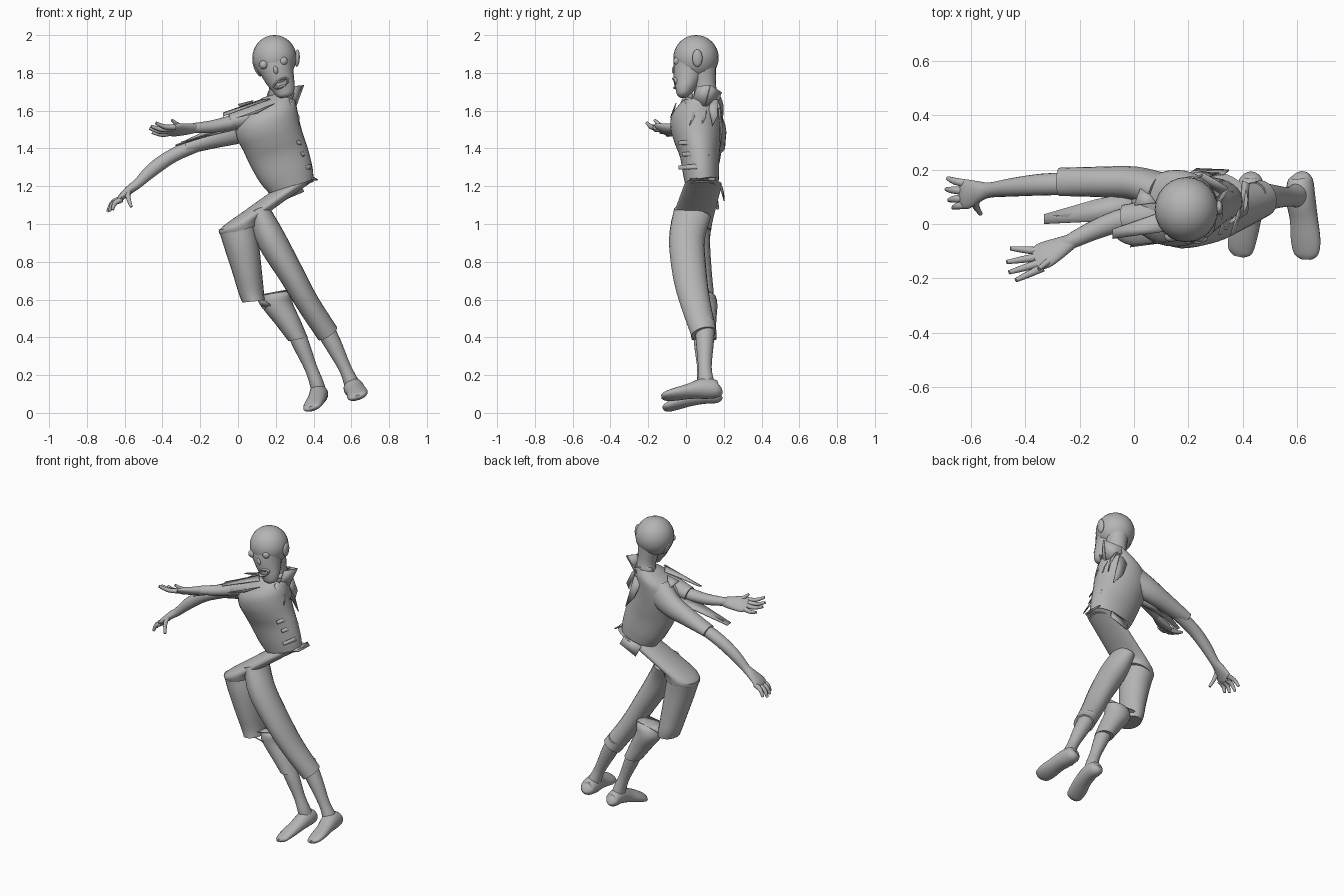
import bpy, bmesh, math
from mathutils import Vector

grey = bpy.data.materials.new("plain_grey")
grey.diffuse_color = (0.46, 0.46, 0.46, 1)
X, Y = Vector((1, 0, 0)), Vector((0, 1, 0))


def finish(name, bm, angle=50):
    bmesh.ops.recalc_face_normals(bm, faces=bm.faces)
    me = bpy.data.meshes.new(name)
    bm.to_mesh(me)
    bm.free()
    ob = bpy.data.objects.new(name, me)
    bpy.context.collection.objects.link(ob)
    me.materials.append(grey)
    bpy.ops.object.select_all(action='DESELECT')
    ob.select_set(True)
    bpy.context.view_layer.objects.active = ob
    bpy.ops.object.shade_smooth_by_angle(angle=math.radians(angle))
    return ob


def spline(rows, steps):
    """Smoothly fill in between rows of (x, y, z, radius_a, radius_b)."""
    out = []
    for i in range(len(rows) - 1):
        a, b = rows[i], rows[i + 1]
        p, n = rows[max(i - 1, 0)], rows[min(i + 2, len(rows) - 1)]
        for s in range(steps):
            t = s / steps
            out.append([0.5 * (2 * q + (r - o) * t + (2 * o - 5 * q + 4 * r - m) * t * t
                               + (3 * q - o - 3 * r + m) * t ** 3)
                        for o, q, r, m in zip(p, a, b, n)])
    return out + [list(rows[-1])]


def loft(name, rows, axis=None, ref=Y, steps=4, sides=20):
    """Skin elliptical rings: radius_b lies along ref, radius_a across it."""
    rows = spline(rows, steps)
    bm, rings = bmesh.new(), []
    for i, (x, y, z, ra, rb) in enumerate(rows):
        if axis:
            t = Vector(axis).normalized()
        else:
            t = (Vector(rows[min(i + 1, len(rows) - 1)][:3])
                 - Vector(rows[max(i - 1, 0)][:3])).normalized()
        u = (ref - ref.dot(t) * t).normalized()
        v = t.cross(u)
        rings.append([bm.verts.new(Vector((x, y, z)) + v * ra * math.cos(a) + u * rb * math.sin(a))
                      for a in (2 * math.pi * k / sides for k in range(sides))])
    for r, s in zip(rings, rings[1:]):
        for k in range(sides):
            j = (k + 1) % sides
            bm.faces.new((r[k], r[j], s[j], s[k]))
    bm.faces.new(rings[0])
    bm.faces.new(rings[-1])
    return finish(name, bm)


def ball(name, centre, size, tilt=0):
    bm = bmesh.new()
    bmesh.ops.create_uvsphere(bm, u_segments=24, v_segments=16, radius=1)
    bmesh.ops.scale(bm, vec=size, verts=bm.verts)
    ob = finish(name, bm)
    ob.location, ob.rotation_euler = centre, (0, tilt, 0)
    return ob


def flap(name, *pts):
    """Thin scrap of cloth."""
    bm = bmesh.new()
    bm.faces.new([bm.verts.new(p) for p in pts])
    ob = finish(name, bm)
    ob.modifiers.new("thickness", 'SOLIDIFY').thickness = 0.006


# torso and the sheared pelvis of the trousers
loft("torso", [(.285, .085, 1.19, .12, .085), (.255, .08, 1.26, .145, .095),
               (.215, .072, 1.36, .16, .105), (.187, .062, 1.43, .164, .122),
               (.16, .055, 1.5, .172, .136), (.15, .06, 1.57, .168, .137),
               (.165, .085, 1.635, .138, .112), (.205, .11, 1.69, .075, .065)],
     axis=(-.27, 0, .96), sides=32)
loft("pelvis", [(.295, .09, 1.205, .13, .1), (.16, .06, 1.11, .127, .105),
                (.025, .03, 1.01, .125, .11), (.015, .03, .965, .105, .103)],
     axis=(-.3, 0, 1), sides=32)
# trousers
loft("left_trouser", [(.115, .035, 1.06, .06, .1), (.175, .005, .92, .078, .095),
                      (.285, .02, .73, .068, .09), (.37, .05, .58, .062, .08),
                      (.475, .095, .42, .06, .068)])
loft("right_thigh", [(-.005, .03, .98, .098, .1), (.02, .03, .88, .092, .098),
                     (.05, .045, .74, .077, .092), (.07, .06, .64, .067, .086),
                     (.083, .06, .59, .06, .084)], axis=(-.1, 0, 1))
loft("right_knee", [(.175, .08, .635, .05, .045), (.205, .085, .62, .083, .07),
                    (.21, .09, .57, .08, .076), (.265, .09, .48, .066, .07),
                    (.318, .095, .39, .052, .066)], axis=(-.2, 0, 1))
flap("knee_tatter", (.1, .0, .6), (.14, .0, .59), (.2, .04, .55), (.13, .06, .55))
flap("knee_patch", (.11, .02, .625), (.27, .03, .655), (.28, .12, .65), (.11, .14, .625))

# shins and bare feet, rolled a little to the side
legs = {
    "left": ([(.44, .1, .48, .052, .055), (.5, .1, .37, .046, .047),
              (.565, .1, .24, .034, .036), (.6, .105, .16, .04, .045),
              (.62, .11, .1, .045, .05)],
             [(.61, .183, .13, .02, .02), (.613, .165, .125, .045, .045),
              (.613, .1, .13, .056, .054), (.625, .02, .115, .04, .053),
              (.632, -.06, .098, .03, .057), (.634, -.11, .088, .02, .047),
              (.634, -.13, .085, .009, .022)]),
    "right": ([(.29, .09, .46, .046, .052), (.335, .09, .36, .044, .047),
               (.385, .095, .24, .034, .036), (.415, .1, .16, .037, .043),
               (.43, .11, .1, .042, .046)],
              [(.43, .183, .1, .02, .02), (.43, .165, .095, .043, .042),
               (.428, .1, .1, .052, .049), (.418, .02, .076, .04, .051),
               (.4, -.05, .048, .03, .054), (.39, -.1, .028, .02, .046),
               (.386, -.12, .025, .009, .02)]),
}
for side, (shin, foot) in legs.items():
    loft(side + "_shin", shin)
    loft(side + "_foot", foot, ref=Vector((1, 0, .35)))

# outstretched rear arm with short sleeve
loft("rear_sleeve", [(.1, .12, 1.55, .095, .07), (0, .15, 1.5, .075, .062),
                     (-.13, .155, 1.455, .055, .056), (-.275, .155, 1.405, .036, .052)])
loft("rear_forearm", [(-.2, .15, 1.425, .036, .042), (-.34, .145, 1.365, .037, .04),
                      (-.45, .135, 1.29, .036, .034), (-.53, .125, 1.215, .026, .028),
                      (-.57, .12, 1.185, .024, .038), (-.615, .11, 1.145, .018, .055),
                      (-.635, .108, 1.12, .012, .048)])
# forward arm with torn sleeve, palm tilted upward
loft("forward_sleeve", [(.16, .06, 1.6, .05, .07), (.08, .03, 1.57, .055, .065),
                        (-.04, .02, 1.54, .042, .05)])
loft("forward_forearm", [(.05, .02, 1.55, .04, .042), (-.04, .015, 1.535, .038, .042),
                         (-.14, -.02, 1.515, .033, .036), (-.235, -.065, 1.508, .026, .028),
                         (-.26, -.08, 1.505, .018, .02)])
loft("forward_palm", [(-.22, -.058, 1.509, .024, .026), (-.27, -.085, 1.502, .024, .042),
                      (-.33, -.115, 1.498, .021, .056), (-.365, -.13, 1.497, .012, .047)],
     ref=Vector((0, 1, -.55)))

# fingers: base, then tip, in pairs
fingers = {
    "rear": [((-.615, .148, 1.135), (-.685, .168, 1.08)), ((-.625, .122, 1.125), (-.69, .128, 1.065)),
             ((-.625, .095, 1.125), (-.68, .088, 1.068)), ((-.615, .072, 1.13), (-.665, .06, 1.075)),
             ((-.58, .095, 1.18), (-.565, .038, 1.09))],
    "forward": [((-.35, -.1, 1.483), (-.455, -.09, 1.485)), ((-.355, -.122, 1.493), (-.468, -.14, 1.506)),
                ((-.35, -.145, 1.503), (-.46, -.178, 1.518)), ((-.335, -.16, 1.512), (-.435, -.207, 1.535)),
                ((-.28, -.11, 1.515), (-.35, -.165, 1.55))],
}
for hand, pairs in fingers.items():
    for n, (a, b) in enumerate(pairs):
        a, b = Vector(a), Vector(b)
        bend = Vector((-.01, 0, .01)) if hand == "rear" else Vector((0, 0, -.01))
        m = (a + b) / 2 + bend
        loft(f"{hand}_finger_{n + 1}", [(*a, .015, .016), (*m, .013, .013), (*b, .008, .008)],
             ref=Y if n < 4 else X, steps=3, sides=10)

# neck, skull, face and jaw
loft("neck", [(.22, .115, 1.64, .07, .065), (.22, .1, 1.72, .056, .06), (.21, .085, 1.82, .07, .075)])
ball("cranium", (.193, .053, 1.88), (.117, .12, .12))
loft("face", [(.19, .035, 1.92, .095, .09), (.195, .025, 1.855, .1, .09),
              (.208, .018, 1.805, .087, .085), (.225, .008, 1.755, .074, .07),
              (.242, -.003, 1.715, .06, .052), (.251, -.012, 1.685, .045, .036),
              (.257, -.015, 1.672, .025, .018)], axis=(-.25, 0, 1))
for side, sx in (("right", -1), ("left", 1)):
    ball(side + "_eye", (.187 + sx * .052, -.046, 1.853 + sx * .01), (.023, .02, .023))
    ball(side + "_ear", (.207 + sx * .106, .06, 1.85 + sx * .028), (.014, .027, .046), -.2 + sx * .25)
ball("nose", (.2, -.062, 1.815), (.013, .013, .022), -.25)

# open mouth: a ring of lips with two rows of teeth
bm = bmesh.new()
ring = [[bm.verts.new((.228 + (.035 + .007 * math.cos(b)) * math.cos(a) + .008 * math.sin(a),
                       -.064 + .01 * math.sin(b) + .012 * abs(math.cos(a)) + .006 * (math.sin(a) < 0),
                       1.745 + (.024 + .007 * math.cos(b)) * math.sin(a) + .01 * math.cos(a)))
         for b in (k * math.tau / 8 for k in range(8))] for a in (k * math.tau / 20 for k in range(20))]
for i in range(20):
    for k in range(8):
        r, s, j = ring[i], ring[(i + 1) % 20], (k + 1) % 8
        bm.faces.new((r[k], s[k], s[j], r[j]))
finish("lips", bm)
ball("upper_teeth", (.225, -.058, 1.758), (.025, .009, .008), -.25)
ball("lower_teeth", (.234, -.053, 1.73), (.022, .009, .007), -.25)

# open collar
flap("left_collar", (.275, .03, 1.635), (.305, .1, 1.625), (.345, .13, 1.735), (.295, .06, 1.73))
flap("back_collar", (.305, .1, 1.625), (.235, .165, 1.64), (.25, .185, 1.7), (.345, .13, 1.735))
flap("right_collar", (.235, .165, 1.64), (.15, .12, 1.67), (.16, .14, 1.705), (.25, .185, 1.7))
flap("front_collar", (.28, .03, 1.64), (.2, .03, 1.67), (.23, .0, 1.68), (.3, .03, 1.69))

# torn sleeve scraps
flap("sleeve_tatter_long", (.02, .0, 1.545), (.02, .12, 1.52), (-.14, .09, 1.475), (-.33, .035, 1.41),
     (-.33, .0, 1.415), (-.12, .01, 1.49))
flap("sleeve_tatter_lower", (.0, .0, 1.5), (.0, .07, 1.5), (-.3, .03, 1.43))
flap("sleeve_tatter_upper", (.17, -.02, 1.665), (.12, .05, 1.66), (-.08, -.02, 1.59), (-.08, -.055, 1.575))
flap("sleeve_tatter_front", (.2, -.05, 1.64), (.1, -.065, 1.585), (-.015, -.08, 1.56))
flap("shoulder_tatter", (.03, .15, 1.6), (.08, .08, 1.655), (0, .07, 1.635))

# torn shirt scraps on the open side and the back
for n, (y, z) in enumerate(((.04, 1.42), (.06, 1.36), (.04, 1.29))):
    x = .37 + (1.36 - z) * .35
    flap(f"side_tatter_{n + 1}", (x - .025, y - .08, z), (x, y, z + .003), (x - .005, y + .06, z + .005),
         (x - .015, y + .06, z + .03), (x - .01, y, z + .027), (x - .035, y - .08, z + .02))
for n, y in enumerate((.02, .08, .14)):
    flap(f"armhole_tatter_{n + 1}", (.275, y - .03, 1.66), (.28, y + .03, 1.66),
         (.325, y + .025, 1.57), (.325, y, 1.52))
flap("back_tatter", (.26, .175, 1.64), (.2, .185, 1.62), (.25, .195, 1.5), (.32, .185, 1.42))
flap("waist_tatter_back", (.33, .18, 1.22), (.2, .18, 1.19), (.23, .2, 1.12), (.35, .195, 1.17))
flap("waist_tatter_side", (.39, .02, 1.24), (.4, .16, 1.25), (.425, .15, 1.235), (.42, .04, 1.235))
